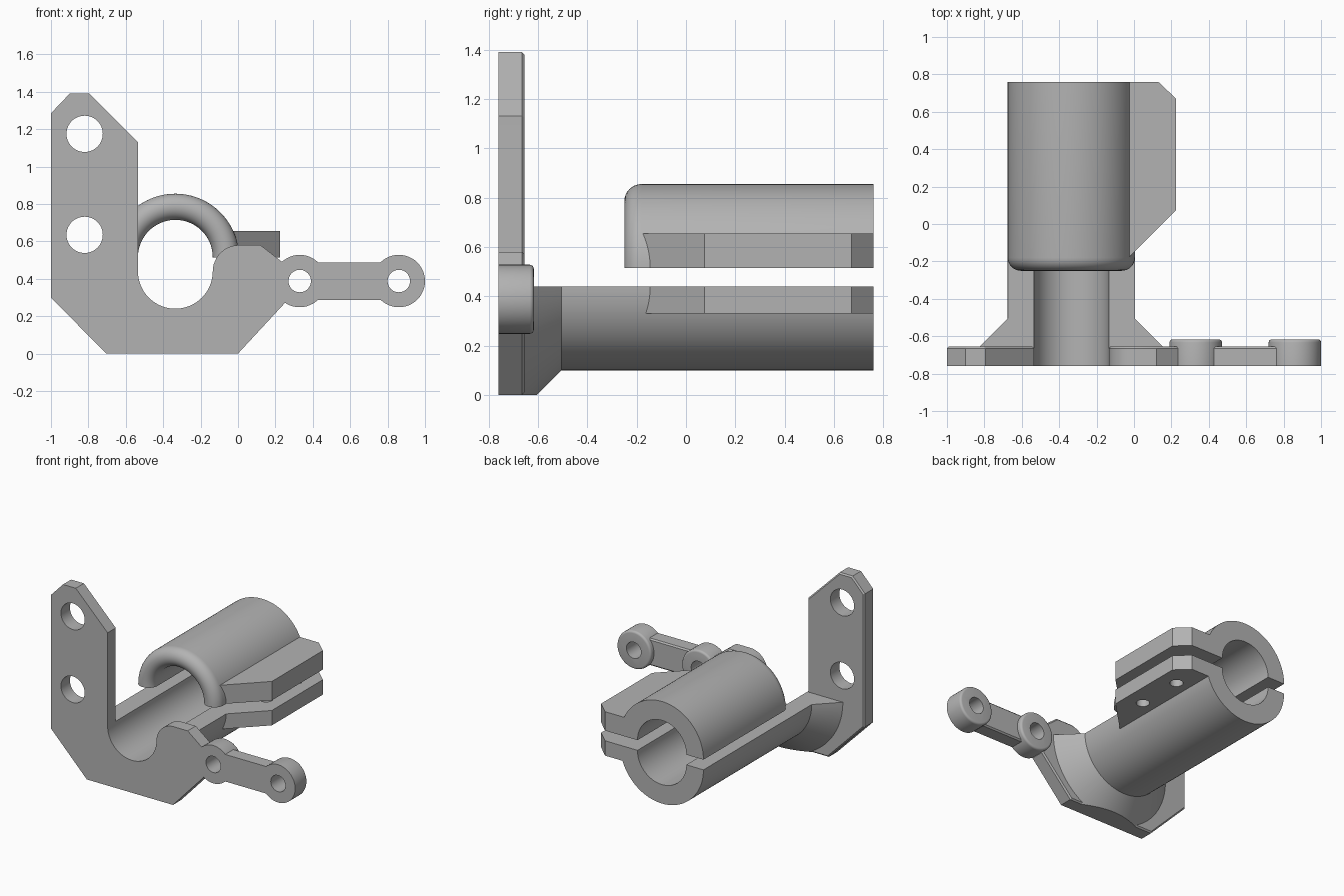
import bpy, bmesh
from math import sin, cos, pi
from mathutils import Vector

cube = bpy.data.objects.get("Cube")
if cube:
    bpy.data.objects.remove(cube, do_unlink=True)

grey = bpy.data.materials.new("plain_grey")
grey.use_nodes = True
COLOUR = (0.45, 0.45, 0.45, 1)
grey.diffuse_color = COLOUR
grey.node_tree.nodes["Principled BSDF"].inputs["Base Color"].default_value = COLOUR

FRONT, REAR = -0.76, 0.76
PLATE_BACK = -0.655
BORE_X, LOW_Z, HIGH_Z = -0.335, 0.44, 0.515
INNER, OUTER = 0.2, 0.34


def arc(cx, cy, r, a0, a1, n):
    return [(cx + r * cos(a0 + (a1 - a0) * i / n),
             cy + r * sin(a0 + (a1 - a0) * i / n)) for i in range(n + 1)]


def circle(cx, cy, r, n=48):
    return arc(cx, cy, r, 0, 2 * pi, n)[:-1]


def finish(name, bm):
    bmesh.ops.recalc_face_normals(bm, faces=bm.faces)
    mesh = bpy.data.meshes.new(name)
    bm.to_mesh(mesh)
    bm.free()
    mesh.materials.append(grey)
    ob = bpy.data.objects.new(name, mesh)
    bpy.context.collection.objects.link(ob)
    return ob


def prism(name, pts, axis, lo, hi, bevel=0, segments=1):
    """Extrude an outline along y or z, optionally bevelling the far rim."""
    place = {"y": lambda p, d: (p[0], d, p[1]), "z": lambda p, d: (p[0], p[1], d)}[axis]
    bm = bmesh.new()
    near = [bm.verts.new(place(p, lo)) for p in pts]
    far = [bm.verts.new(place(p, hi)) for p in pts]
    bm.faces.new(near)
    cap = bm.faces.new(far)
    for i in range(len(pts)):
        j = (i + 1) % len(pts)
        bm.faces.new((near[i], near[j], far[j], far[i]))
    bmesh.ops.recalc_face_normals(bm, faces=bm.faces)
    if bevel:
        bmesh.ops.bevel(bm, geom=list(cap.edges), offset=bevel, segments=segments,
                        profile=0.5, affect='EDGES')
    return finish(name, bm)


def half_turn(name, profile, cz, a0, floor=False, n=48):
    """Sweep a (radius, y) profile half a turn about the bore axis."""
    bm = bmesh.new()
    rings = []
    for i in range(n + 1):
        a = a0 + pi * i / n
        rings.append([bm.verts.new((BORE_X + r * cos(a), y, cz + r * sin(a)))
                      for r, y in profile])
    for p, q in zip(rings, rings[1:]):
        for i in range(len(profile)):
            j = (i + 1) % len(profile)
            bm.faces.new((p[i], p[j], q[j], q[i]))
    bm.faces.new(rings[0])
    bm.faces.new(rings[-1])
    if floor:
        cut = bmesh.ops.bisect_plane(bm, geom=bm.verts[:] + bm.edges[:] + bm.faces[:],
                                     plane_co=Vector((0, 0, 0)),
                                     plane_no=Vector((0, 0, -1)), clear_outer=True)
        rim = [e for e in cut["geom_cut"] if isinstance(e, bmesh.types.BMEdge)]
        bmesh.ops.holes_fill(bm, edges=rim, sides=0)
    return finish(name, bm)


def drill(ob, axis, centres, r, lo, hi):
    for c in centres:
        cutter = prism("hole_cutter", circle(*c, r), axis, lo, hi)
        cutter.hide_render = True
        mod = ob.modifiers.new("hole", 'BOOLEAN')
        mod.operation, mod.solver, mod.object = 'DIFFERENCE', 'EXACT', cutter
        bpy.context.view_layer.objects.active = ob
        bpy.ops.object.modifier_apply(modifier=mod.name)
        bpy.data.objects.remove(cutter, do_unlink=True)


parts = []

# Front mounting plate with the half-round notch and rounded shoulder
outline = [(-0.705, 0), (0, 0), (0.25, 0.27), (0.24, 0.487), (0.12, 0.58)]
outline += arc(0.005, LOW_Z, 0.14, pi / 2, pi, 12)
outline += arc(BORE_X, LOW_Z, INNER, 0, -pi, 32)[1:]
outline += [(-0.535, 1.13), (-0.795, 1.39), (-0.9, 1.39), (-1, 1.285), (-1, 0.3)]
plate = prism("mounting_plate", outline, "y", FRONT, PLATE_BACK, 0.01)
drill(plate, "y", [(-0.82, 1.175), (-0.82, 0.635)], 0.097, -0.9, -0.5)
parts.append(plate)

# Lower half of the clamp tube, flaring into the plate
parts.append(half_turn("lower_tube_half", [
    (INNER, -0.7), (0.535, -0.7), (OUTER, -0.505), (OUTER, REAR), (INNER, REAR)],
    LOW_Z, pi, floor=True))

# Upper half of the clamp tube with a fully rounded front rim
wall = (OUTER - INNER) / 2
rim = arc(INNER + wall, -0.18, wall, pi, 2 * pi, 16)
parts.append(half_turn("upper_tube_half", rim + [(OUTER, REAR), (INNER, REAR)], HIGH_Z, 0))

# Clamp flanges with bolt holes
tab = [(-0.06, -0.21), (0.225, 0.075), (0.225, 0.67), (0.13, REAR), (-0.06, REAR)]
for name, lo, hi in (("lower_flange", 0.33, LOW_Z), ("upper_flange", HIGH_Z, 0.655)):
    flange = prism(name, tab, "z", lo, hi)
    drill(flange, "z", [(0.09, 0.2), (0.09, 0.55)], 0.045, 0.2, 0.6)
    parts.append(flange)

# Side arm: two drilled bosses joined by a bar
ARM_Z = 0.388
for name, x in (("inner_boss", 0.33), ("outer_boss", 0.86)):
    boss = prism(name, circle(x, ARM_Z, 0.14), "y", FRONT, -0.617, 0.016, 4)
    drill(boss, "y", [(x, ARM_Z)], 0.06, -0.9, -0.5)
    parts.append(boss)
parts.append(prism("arm_bar", [(0.41, ARM_Z - 0.1), (0.78, ARM_Z - 0.1),
                               (0.78, ARM_Z + 0.1), (0.41, ARM_Z + 0.1)],
                   "y", FRONT, PLATE_BACK, 0.01))

# Smooth the round faces, keep hard edges
bpy.ops.object.select_all(action='DESELECT')
for ob in parts:
    ob.select_set(True)
bpy.context.view_layer.objects.active = parts[0]
bpy.ops.object.shade_smooth_by_angle(angle=pi / 6)
